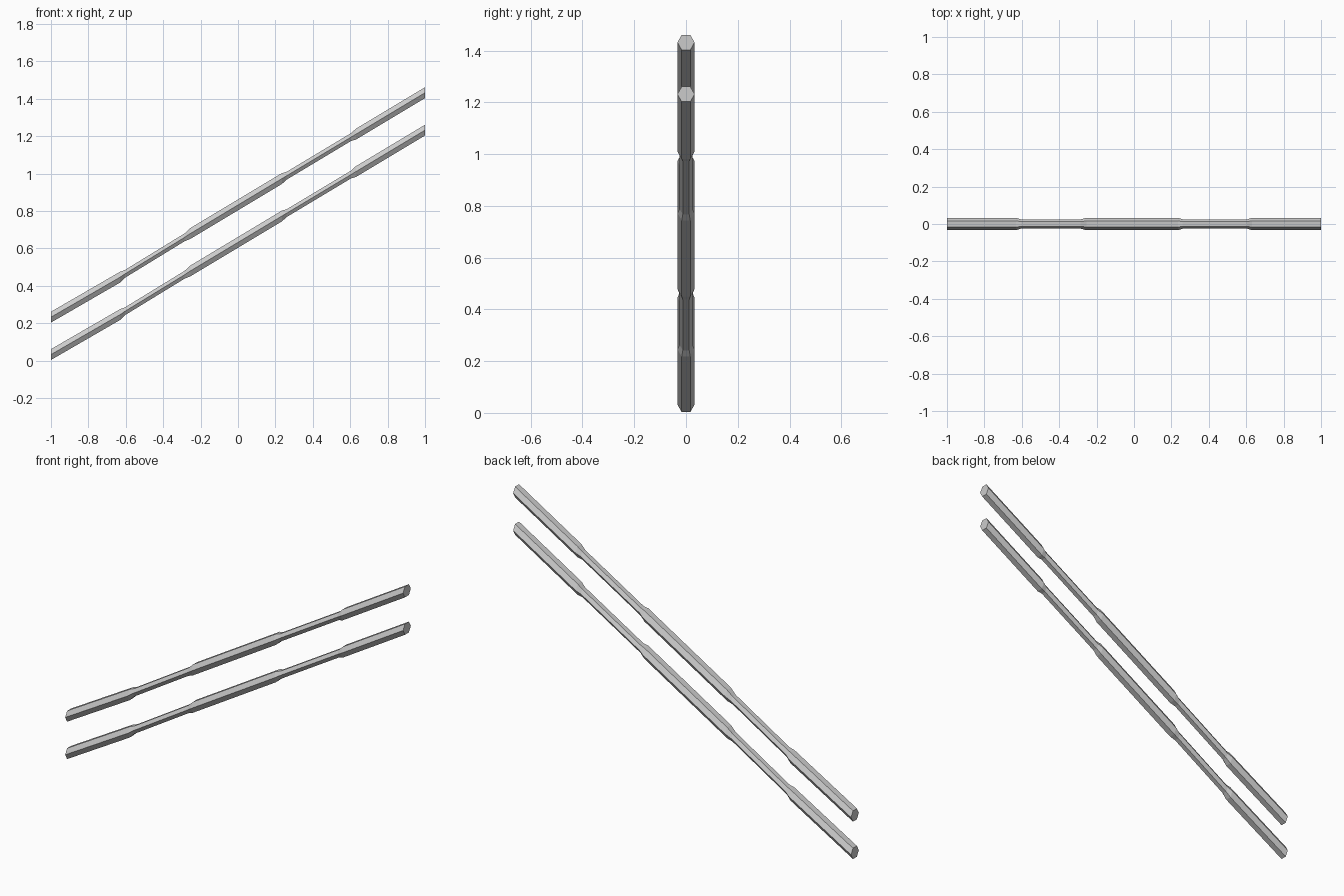
import bpy, bmesh

if "Cube" in bpy.data.objects:
    bpy.data.objects.remove(bpy.data.objects["Cube"])

SLOPE = 0.60
# stations along the rail: x, half width, half height, centre offset
STATIONS = [(-1, .033, .029, 0), (-.63, .033, .029, -.008), (-.605, .025, .021, -.006),
            (-.285, .025, .021, -.002), (-.255, .033, .029, 0), (.235, .033, .029, 0),
            (.26, .025, .021, 0), (.605, .025, .021, 0), (.63, .033, .029, 0), (1, .033, .029, 0)]
HEX = [(-1, 0), (-.5, -1), (.5, -1), (1, 0), (.5, 1), (-.5, 1)]


def rail(name, z0):
    bm = bmesh.new()
    rings = []
    for x, w, h, dz in STATIONS:
        zc = z0 + .029 + SLOPE * (x + 1) + dz
        rings.append([bm.verts.new((x, w * a, zc + h * b)) for a, b in HEX])
    for r, s in zip(rings, rings[1:]):
        for i in range(6):
            j = (i + 1) % 6
            bm.faces.new((r[i], r[j], s[j], s[i]))
    bm.faces.new(rings[0])
    bm.faces.new(rings[-1])
    bmesh.ops.recalc_face_normals(bm, faces=bm.faces)
    me = bpy.data.meshes.new(name)
    bm.to_mesh(me)
    bm.free()
    bpy.context.collection.objects.link(bpy.data.objects.new(name, me))


# two parallel sloping hexagonal rails with necked-down grips
rail("lower_rail", 0.003)
rail("upper_rail", 0.203)
